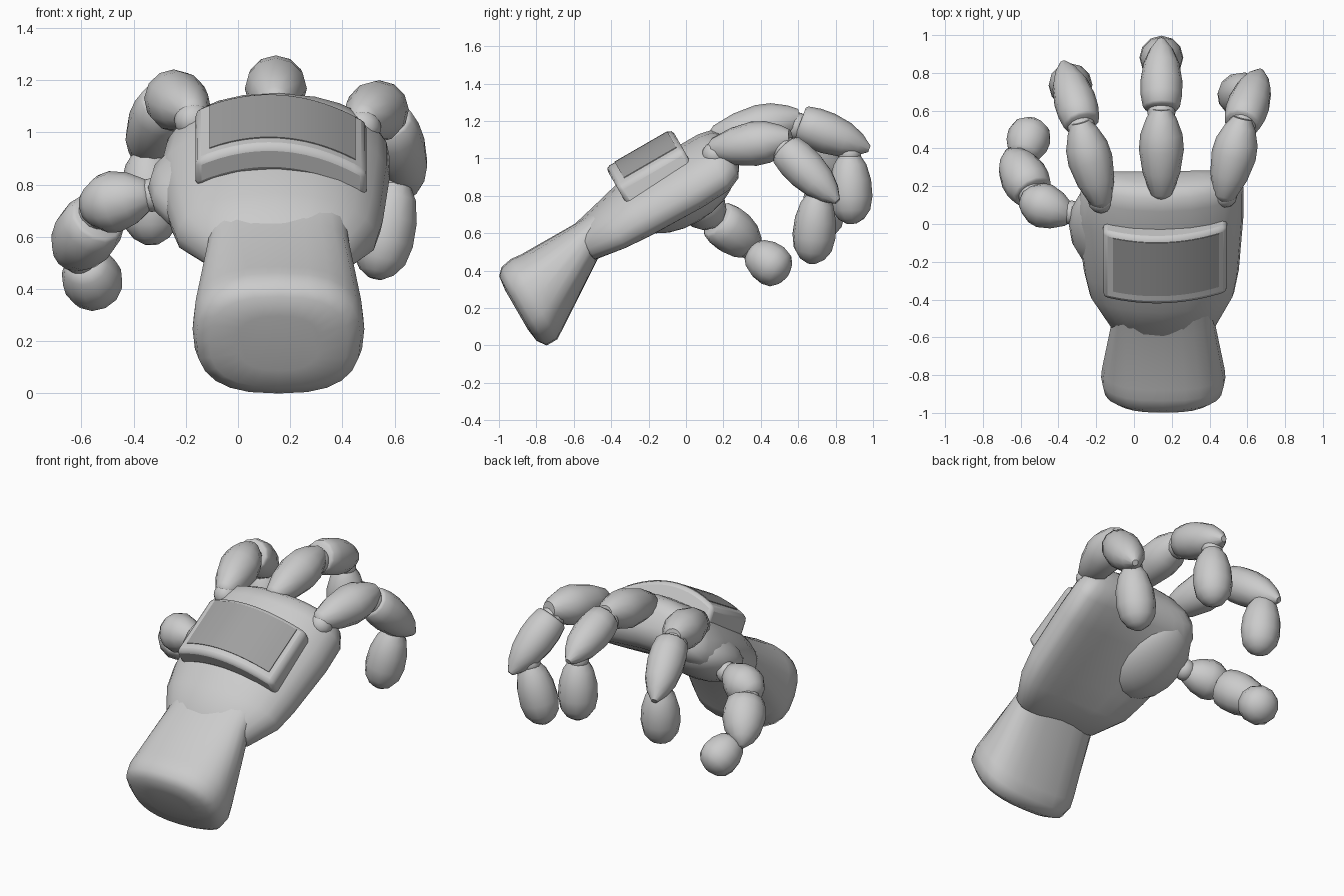
import bpy, bmesh, math
from mathutils import Vector

if "Cube" in bpy.data.objects:
    bpy.data.objects.remove(bpy.data.objects["Cube"])

C, S = math.cos(math.radians(30)), math.sin(math.radians(30))


def hand(x, s, t):
    """Hand frame: s runs along the palm, t out of the back of the hand."""
    return Vector((x, C * s - S * t, S * s + C * t))


def finish(name, bm, angle=40, bevel=0, color=None):
    bmesh.ops.remove_doubles(bm, verts=bm.verts, dist=1e-5)
    bmesh.ops.recalc_face_normals(bm, faces=bm.faces)
    me = bpy.data.meshes.new(name)
    bm.to_mesh(me)
    bm.free()
    ob = bpy.data.objects.new(name, me)
    bpy.context.collection.objects.link(ob)
    if bevel:
        m = ob.modifiers.new("bevel", 'BEVEL')
        m.width, m.segments, m.limit_method = bevel, 2, 'ANGLE'
        m.angle_limit = math.radians(40)
    if color:
        mat = bpy.data.materials.new(name)
        mat.diffuse_color = color
        mat.use_nodes = True
        mat.node_tree.nodes["Principled BSDF"].inputs["Base Color"].default_value = mat.diffuse_color
        me.materials.append(mat)
    bpy.ops.object.select_all(action='DESELECT')
    ob.select_set(True)
    bpy.context.view_layer.objects.active = ob
    bpy.ops.object.shade_smooth_by_angle(angle=math.radians(angle))
    return ob


def bridge(bm, rings):
    """Skin a list of point rings and cap both ends."""
    vs = [[bm.verts.new(p) for p in r] for r in rings]
    n = len(vs[0])
    for a, b in zip(vs, vs[1:]):
        for i in range(n):
            j = (i + 1) % n
            bm.faces.new((a[i], a[j], b[j], b[i]))
    bm.faces.new(vs[0])
    bm.faces.new(vs[-1])


def loft(name, sections, power, arch=0, n=24):
    """Sections: (s, x_min, x_max, t_min, t_max) as rounded, arched rings."""
    rings = []
    for s, x0, x1, t0, t1 in sections:
        ring = []
        for i in range(n):
            a = 2 * math.pi * i / n
            c, d = math.cos(a), math.sin(a)
            x = (x0 + x1) / 2 + (x1 - x0) / 2 * math.copysign(abs(c) ** (2 / power), c)
            t = (t0 + t1) / 2 + (t1 - t0) / 2 * math.copysign(abs(d) ** (2 / power), d)
            ring.append(hand(x, s, t - arch * (x - 0.13) ** 2))
        rings.append(ring)
    bm = bmesh.new()
    bridge(bm, rings)
    return finish(name, bm, 60)


def lathe(name, a, b, profile, n=12, width=1.0):
    """Revolve (fraction, radius) points about the line a-b."""
    a, b = Vector(a), Vector(b)
    q = (b - a).to_track_quat('Z', 'Y')
    rings = []
    for f, r in profile:
        rings.append([a.lerp(b, f) + q @ Vector((r * width * math.cos(2 * math.pi * i / n),
                                                 r * width * math.sin(2 * math.pi * i / n), 0))
                      for i in range(n)])
    bm = bmesh.new()
    bridge(bm, rings)
    return finish(name, bm, 50)


def ball(name, center, radii, tilt=0, n=12):
    bm = bmesh.new()
    bmesh.ops.create_uvsphere(bm, u_segments=n, v_segments=n // 2 + 2, radius=1)
    ob = finish(name, bm, 60)
    ob.location, ob.scale, ob.rotation_euler = center, radii, (math.radians(tilt), 0, 0)
    return ob


def plate(name, x0, x1, s0, s1, top, thick, bevel, color=None, n=14):
    """Slab bent over the arched back of the hand."""
    rings = []
    for i in range(n + 1):
        x = x0 + (x1 - x0) * i / n
        t = top - 0.9 * (x - 0.12) ** 2
        rings.append([hand(x, s0, t - thick), hand(x, s1, t - thick),
                      hand(x, s1, t), hand(x, s0, t)])
    bm = bmesh.new()
    bridge(bm, rings)
    return finish(name, bm, 35, bevel, color)


# Wrist cuff and palm
loft("wrist_cuff", [(-0.69, 0.0, 0.31, 0.50, 0.74),
                    (-0.68, -0.11, 0.42, 0.42, 0.82),
                    (-0.645, -0.16, 0.47, 0.372, 0.856),
                    (-0.58, -0.174, 0.484, 0.372, 0.868),
                    (-0.52, -0.17, 0.48, 0.41, 0.862),
                    (-0.18, -0.12, 0.43, 0.635, 0.86),
                    (-0.08, -0.11, 0.42, 0.68, 0.87)], 2.6)
loft("palm", [(-0.205, -0.105, 0.415, 0.665, 0.84),
              (-0.19, -0.13, 0.44, 0.645, 0.86),
              (-0.02, -0.235, 0.53, 0.625, 0.90),
              (0.12, -0.265, 0.555, 0.615, 0.935),
              (0.45, -0.305, 0.58, 0.61, 0.945),
              (0.62, -0.28, 0.58, 0.62, 0.945),
              (0.69, -0.235, 0.55, 0.65, 0.93),
              (0.725, -0.17, 0.48, 0.70, 0.89),
              (0.74, -0.05, 0.36, 0.74, 0.85)], 2.6, 0.45)
ball("thumb_pad", hand(-0.12, 0.39, 0.685), (0.225, 0.285, 0.145), 30, 16)

# Display on the back of the hand
plate("display_frame", -0.163, 0.492, 0.103, 0.512, 1.038, 0.12, 0.024)
plate("display_screen", -0.11, 0.45, 0.16, 0.485, 1.042, 0.03, 0, (0.35, 0.35, 0.35, 1))

# Finger segment profiles
BASE = [(0, 0.03), (0.06, 0.06), (0.3, 0.1), (0.55, 0.119), (0.72, 0.112), (0.9, 0.08), (1, 0.05)]
MIDDLE = [(0, 0.085), (0.03, 0.098), (0.2, 0.11), (0.4, 0.111), (0.65, 0.095), (0.85, 0.062), (1, 0.018)]
TIP = [(0, 0.06), (0.12, 0.088), (0.35, 0.111), (0.6, 0.116), (0.8, 0.102), (0.93, 0.068), (1, 0.025)]

# Per finger: base start/end, middle start/end, tip start/end
fingers = {
    "centre": [(0.145, 0.13, 1.11), (0.145, 0.61, 1.215), (0.145, 0.61, 1.19), (0.145, 0.98, 1.05),
               (0.145, 0.875, 1.01), (0.145, 0.885, 0.65)],
    "right": [(0.47, 0.12, 1.045), (0.575, 0.56, 1.105), (0.57, 0.53, 1.05), (0.67, 0.81, 0.77),
              (0.605, 0.705, 0.80), (0.525, 0.67, 0.44)],
    "left": [(-0.165, 0.09, 1.07), (-0.285, 0.54, 1.155), (-0.275, 0.53, 1.12), (-0.375, 0.855, 0.89),
             (-0.345, 0.75, 0.92), (-0.33, 0.725, 0.57)],
}
for side, p in fingers.items():
    lathe(side + "_finger_base", p[0], p[1], BASE)
    lathe(side + "_finger_middle", p[2], p[3], MIDDLE)
    lathe(side + "_finger_tip", p[4], p[5], TIP)
    ball(side + "_finger_root", Vector(p[0]).lerp(Vector(p[1]), 0.08) - Vector((0, 0, 0.03)), (0.07,) * 3)
    ball(side + "_finger_knuckle", (Vector(p[1]) + Vector(p[2])) / 2 - Vector((0, 0.02, 0.03)), (0.075,) * 3)
    ball(side + "_finger_joint", Vector(p[4]) + Vector((0, 0, 0.015)), (0.062,) * 3)

# Thumb
lathe("thumb_base", (-0.33, 0.04, 0.765), (-0.59, 0.14, 0.71), BASE)
lathe("thumb_middle", (-0.535, 0.165, 0.675), (-0.665, 0.39, 0.5), MIDDLE, width=1.13)
lathe("thumb_tip", (-0.59, 0.35, 0.505), (-0.53, 0.54, 0.375), TIP)
ball("thumb_root", (-0.33, 0.06, 0.76), (0.065,) * 3)
ball("thumb_knuckle", (-0.545, 0.16, 0.69), (0.07,) * 3)
ball("thumb_joint", (-0.605, 0.345, 0.52), (0.065,) * 3)
